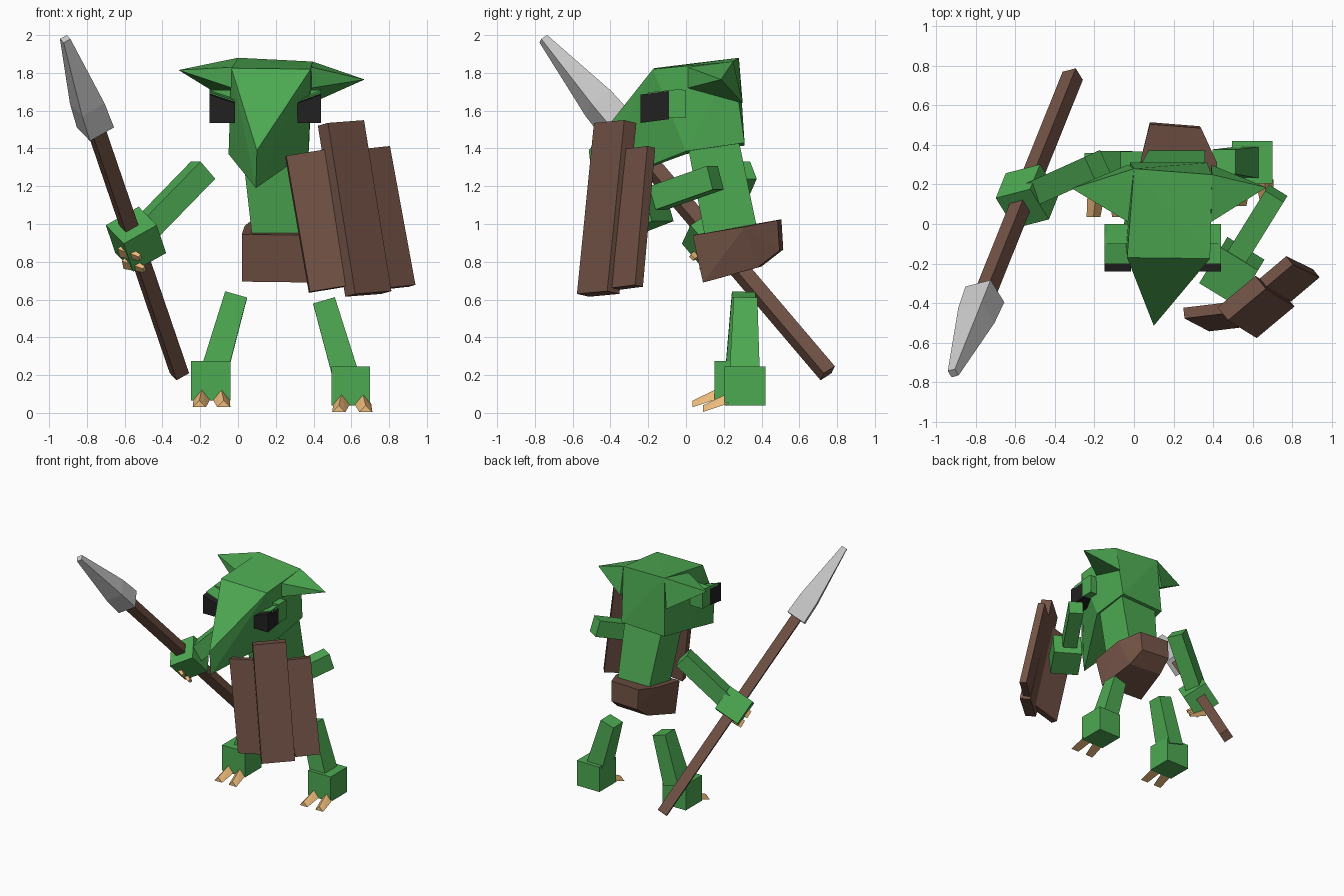
import bpy, bmesh
from mathutils import Vector as V

if "Cube" in bpy.data.objects:
    bpy.data.objects.remove(bpy.data.objects["Cube"])


def material(name, r, g, b):
    m = bpy.data.materials.new(name)
    m.diffuse_color = (r, g, b, 1)
    m.use_nodes = True
    m.node_tree.nodes["Principled BSDF"].inputs["Base Color"].default_value = m.diffuse_color
    return m


GREEN = material("green_skin", 0.075, 0.40, 0.085)
BROWN = material("brown_wood", 0.17, 0.085, 0.06)
BLACK = material("black_eye", 0.015, 0.015, 0.015)
TAN = material("tan_claw", 0.85, 0.50, 0.20)


def hull(name, pts, mat=None):
    """Faceted convex solid around a few corner points."""
    bm = bmesh.new()
    for p in pts:
        bm.verts.new(p)
    res = bmesh.ops.convex_hull(bm, input=bm.verts[:])
    loose = [v for v in bm.verts if not v.link_faces]
    bmesh.ops.delete(bm, geom=loose, context='VERTS')
    bmesh.ops.dissolve_limit(bm, angle_limit=0.03, verts=bm.verts[:], edges=bm.edges[:])
    bmesh.ops.recalc_face_normals(bm, faces=bm.faces[:])
    me = bpy.data.meshes.new(name)
    bm.to_mesh(me)
    bm.free()
    ob = bpy.data.objects.new(name, me)
    bpy.context.collection.objects.link(ob)
    if mat:
        me.materials.append(mat)
    return ob


def bar(name, a, b, side, sizes, mat=None):
    """Square bar from a to b; sizes = (fraction, width, thickness) rings."""
    a, b, side = V(a), V(b), V(side)
    d = (b - a).normalized()
    u = (side - d * side.dot(d)).normalized()
    v = d.cross(u)
    pts = []
    for t, w, k in sizes:
        c = a.lerp(b, t)
        pts += [c + u * w * i / 2 + v * k * j / 2 for i in (-1, 1) for j in (-1, 1)]
    return hull(name, pts, mat)


def even(w, k=None):
    k = k or w
    return ((0, w, k), (1, w, k))


def box(name, x, y, z, mat):
    return hull(name, [(i, j, k) for i in x for j in y for k in z], mat)


# spear: shaft and faceted head along one line
end, tip = V((-0.31, 0.75, 0.21)), V((-0.915, -0.755, 1.98))
turn = (-0.654, 1.06, 0.673)
base = tip.lerp(end, 0.265)
bar("spear_shaft", end, base, turn, even(0.078), BROWN)
bar("spear_head", base, tip, turn, ((0, 0.15, 0.15), (0.27, 0.14, 0.14), (1, 0.042, 0.042)))

# spear hand, its claws and arm
d = (tip - end).normalized()
hand = V((-0.54, 0.14, 0.92))
bar("spear_hand", hand - d * 0.1, hand + d * 0.1, turn, even(0.205), GREEN)
for i, s in enumerate((-0.055, 0.03)):
    c = hand + d * s
    bar(f"hand_claw_{i}", c + V((-0.07, -0.03, -0.08)), c + V((0.03, -0.09, -0.12)), d,
        ((0, 0.06, 0.05), (1, 0.03, 0.02)), TAN)
bar("spear_arm", hand, (-0.185, 0.30, 1.285), (0, 0, 1), even(0.125), GREEN)

# shield arm and hand
bar("shield_arm", (0.72, 0.155, 1.245), (0.5, -0.2, 1.12), (0, 0, 1), even(0.13, 0.11), GREEN)
bar("shield_hand", (0.55, -0.15, 1.11), (0.44, -0.33, 1.04), (0, 0, 1), even(0.2, 0.22), GREEN)

# shield planks: bottom, top, width direction, width, thickness
for name, a, b, side, w, k in (
        ("left", (0.51, -0.50, 0.66), (0.385, -0.435, 1.38), (1, 0.12, 0.15), 0.27, 0.055),
        ("middle", (0.69, -0.465, 0.63), (0.545, -0.375, 1.535), (0.77, 0.63, 0), 0.25, 0.085),
        ("right", (0.85, -0.31, 0.665), (0.715, -0.245, 1.40), (0.77, 0.63, 0), 0.19, 0.055)):
    bar(f"shield_plank_{name}", a, b, side, even(w, k), BROWN)

# torso
bar("torso", (0.22, 0.245, 0.92), (0.19, 0.14, 1.45), (1, 0, 0),
    ((0, 0.28, 0.28), (1, 0.34, 0.27)), GREEN)

# loincloth: side profile with narrower back and underside
hips = []
for y, z, x0, x1 in ((0.055, 0.94, 0.02, 0.42), (0.11, 0.69, 0.02, 0.40), (0.33, 0.985, 0.035, 0.42),
                     (0.40, 0.77, 0.07, 0.36), (0.515, 0.86, 0.08, 0.33), (0.505, 1.02, 0.08, 0.34)):
    hips += [(x0, y, z + 0.005), (x1, y - 0.02, z)]
hull("loincloth", hips, BROWN)

# head: skull and beak-like snout
brow = [(-0.035, -0.17, 1.825), (0.385, -0.175, 1.82)]
jaw = [(-0.05, 0.0, 1.37), (0.375, 0.0, 1.385)]
crown = [(0.0, 0.28, 1.88), (0.395, 0.25, 1.86)]
nape = [(-0.02, 0.31, 1.415), (0.37, 0.31, 1.43)]
front = [(-0.05, -0.1, 1.40), (0.38, -0.1, 1.41)]
hull("skull", brow + crown + jaw + nape, GREEN)
hull("snout", brow + jaw + [(0.1, -0.515, 1.39), (0.095, -0.49, 1.19)], GREEN)

# pointed ears at both sides of the crown
for name, x, top, point in (("left", -0.03, crown[0], (-0.315, 0.18, 1.815)),
                            ("right", 0.39, crown[1], (0.67, 0.185, 1.765))):
    hull(f"ear_{name}", [top, (x, 0.01, 1.83), (x, 0.01, 1.72), (x, 0.30, 1.64), point], GREEN)

# eyes with green sockets and lids (outer, inner x)
for name, xo, xi in (("left", -0.15, -0.015), ("right", 0.44, 0.315)):
    hull(f"eye_{name}", [(x, y, z) for x, t in ((xo, 1.70), (xi, 1.655))
                         for y, o in ((-0.24, -0.015), (-0.09, 0.005)) for z in (t + o, 1.55 + o)], BLACK)
    box(f"eye_socket_{name}", (xo, xi), (-0.10, 0.0), (1.56, 1.71), GREEN)
    hull(f"eyelid_{name}", [(x, y, z) for x, t in ((xo, 1.705), (xi, 1.66))
                            for y, o in ((-0.2, -0.008), (-0.02, 0.01)) for z in (t + o, t + o - 0.02)], GREEN)

# legs, feet and toe claws
for name, top, low, fx, fy, fz, claws in (
        ("left", (-0.01, 0.305, 0.625), (-0.12, 0.29, 0.24), (-0.25, -0.04), (0.15, 0.36), (0.065, 0.275),
         (-0.19, -0.09)),
        ("right", (0.455, 0.315, 0.595), (0.57, 0.31, 0.2), (0.495, 0.70), (0.205, 0.42), (0.04, 0.245),
         (0.55, 0.66))):
    bar(f"leg_{name}", low, top, (1, 0, 0), ((0, 0.14, 0.16), (1, 0.12, 0.125)), GREEN)
    box(f"foot_{name}", fx, fy, fz, GREEN)
    mid = sum(claws) / 2
    for i, x in enumerate(claws):
        s = (x - mid) * 0.3
        y, z = fy[0] + 0.02, fz[0] + 0.01
        hull(f"toe_claw_{name}_{i}", [(x - 0.045, y, z), (x + 0.045, y, z), (x, y, z + 0.055),
             (x + s - 0.035, y - 0.135, z - 0.045), (x + s + 0.035, y - 0.135, z - 0.045),
             (x + s, y - 0.135, z - 0.01)], TAN)
